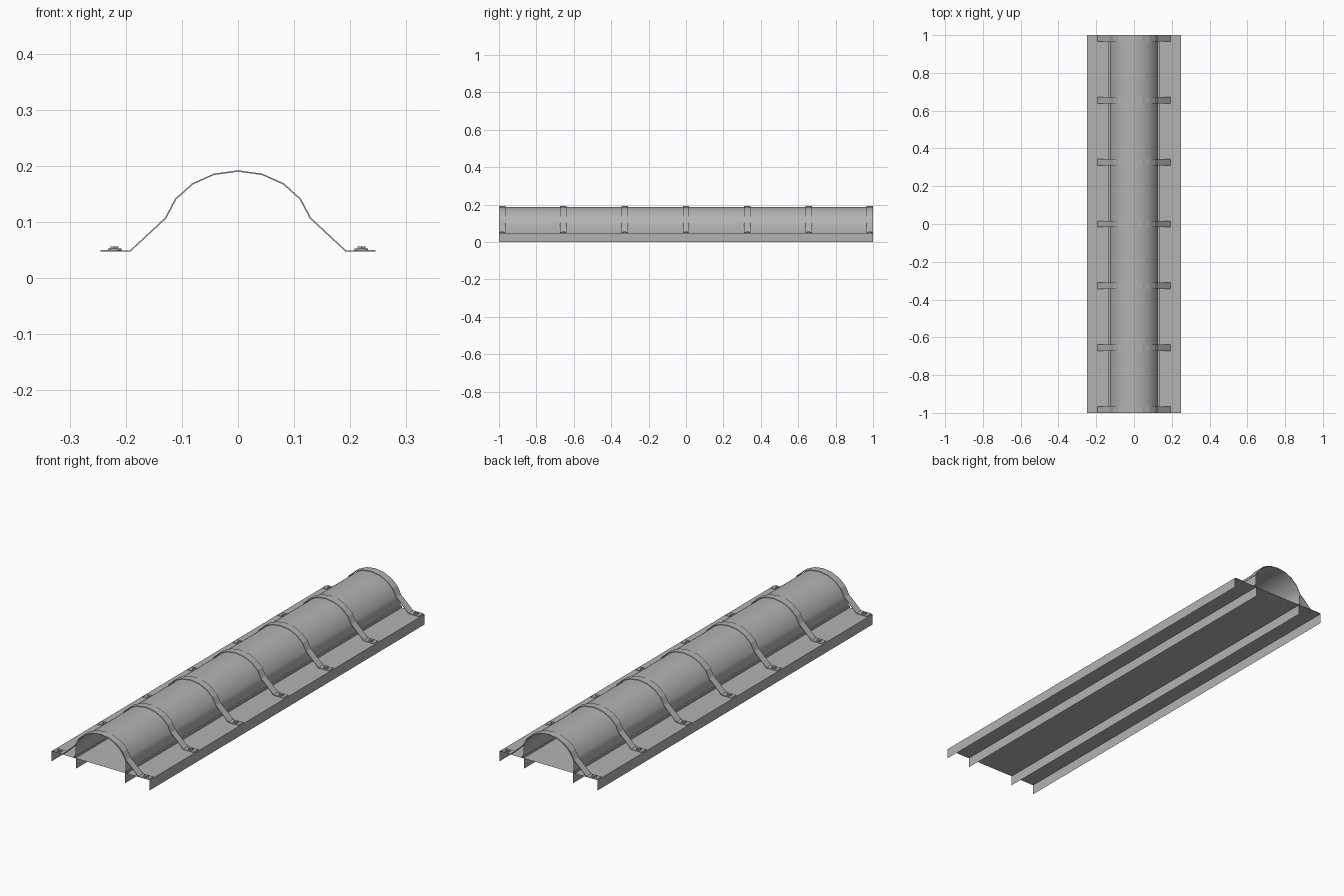
import bpy, bmesh, math

cube = bpy.data.objects.get("Cube")
if cube:
    bpy.data.objects.remove(cube)

DECK = 0.047        # deck height
HALF = 1.0          # half length
STRAP_W = 0.034

steel = bpy.data.materials.new("grey_steel")
steel.use_nodes = True
steel.diffuse_color = (0.45, 0.45, 0.45, 1)
steel.node_tree.nodes["Principled BSDF"].inputs["Base Color"].default_value = (0.45, 0.45, 0.45, 1)


def finish(name, bm):
    mesh = bpy.data.meshes.new(name)
    bm.to_mesh(mesh)
    bm.free()
    mesh.materials.append(steel)
    obj = bpy.data.objects.new(name, mesh)
    bpy.context.collection.objects.link(obj)
    return obj


def sheet(name, profile, y0, y1):
    """Sweep an open x-z profile along y as a thin sheet."""
    bm = bmesh.new()
    rows = [[bm.verts.new((x, y, z)) for x, z in profile] for y in (y0, y1)]
    for i in range(len(profile) - 1):
        bm.faces.new((rows[0][i], rows[0][i + 1], rows[1][i + 1], rows[1][i]))
    bmesh.ops.recalc_face_normals(bm, faces=bm.faces)
    if sum(f.normal.z for f in bm.faces) < 0:
        bmesh.ops.reverse_faces(bm, faces=bm.faces)
    return finish(name, bm)


def mirrored(half):
    """Complete a profile that runs from the centre out to +x."""
    return [(-x, z) for x, z in reversed(half[1:])] + half


def smooth(obj, angle):
    bpy.ops.object.select_all(action='DESELECT')
    obj.select_set(True)
    bpy.context.view_layer.objects.active = obj
    bpy.ops.object.shade_smooth_by_angle(angle=math.radians(angle))


# Deck plate and the four ribs beneath it
sheet("deck", [(-0.25, DECK), (0.25, DECK)], -HALF, HALF)
for side, s in (("left", 1), ("right", -1)):
    sheet("outer_rib_" + side, [(s * 0.25, DECK), (s * 0.25, 0)], -HALF, HALF)
    sheet("inner_rib_" + side, [(s * 0.125, DECK), (s * 0.125, 0)], -HALF, HALF)
    # Low ledge along the foot of the cover
    sheet("ledge_" + side, [(s * 0.127, 0.056), (s * 0.134, 0.056), (s * 0.134, DECK)], -HALF, HALF)

# Arched cover
R, CZ = 0.1355, 0.053
arc = [(R * math.sin(a), CZ + R * math.cos(a))
       for a in (math.radians(71) * i / 14 for i in range(15))]
cover = sheet("arched_cover", mirrored(arc + [(arc[-1][0], DECK)]), -HALF, HALF)
smooth(cover, 35)

# Hold-down straps with bolts
strap_half = [(0, 0.191), (0.043, 0.185), (0.081, 0.168), (0.111, 0.141),
              (0.129, 0.107), (0.192, 0.0485), (0.245, 0.0485)]
for n in range(7):
    y = (n - 3) * (HALF - STRAP_W / 2) / 3
    strap = sheet("strap_%d" % n, mirrored(strap_half), y - STRAP_W / 2, y + STRAP_W / 2)
    solid = strap.modifiers.new("thickness", 'SOLIDIFY')
    solid.thickness = 0.0025
    solid.offset = 0
    for side, s in (("left", 1), ("right", -1)):
        bm = bmesh.new()
        for radius, low, high, count in ((0.012, 0.049, 0.0525, 12), (0.008, 0.0525, 0.056, 6)):
            made = bmesh.ops.create_cone(bm, cap_ends=True, segments=count, radius1=radius,
                                         radius2=radius, depth=high - low)
            bmesh.ops.translate(bm, verts=made["verts"], vec=(s * 0.22, y, (low + high) / 2))
        finish("bolt_%s_%d" % (side, n), bm)
